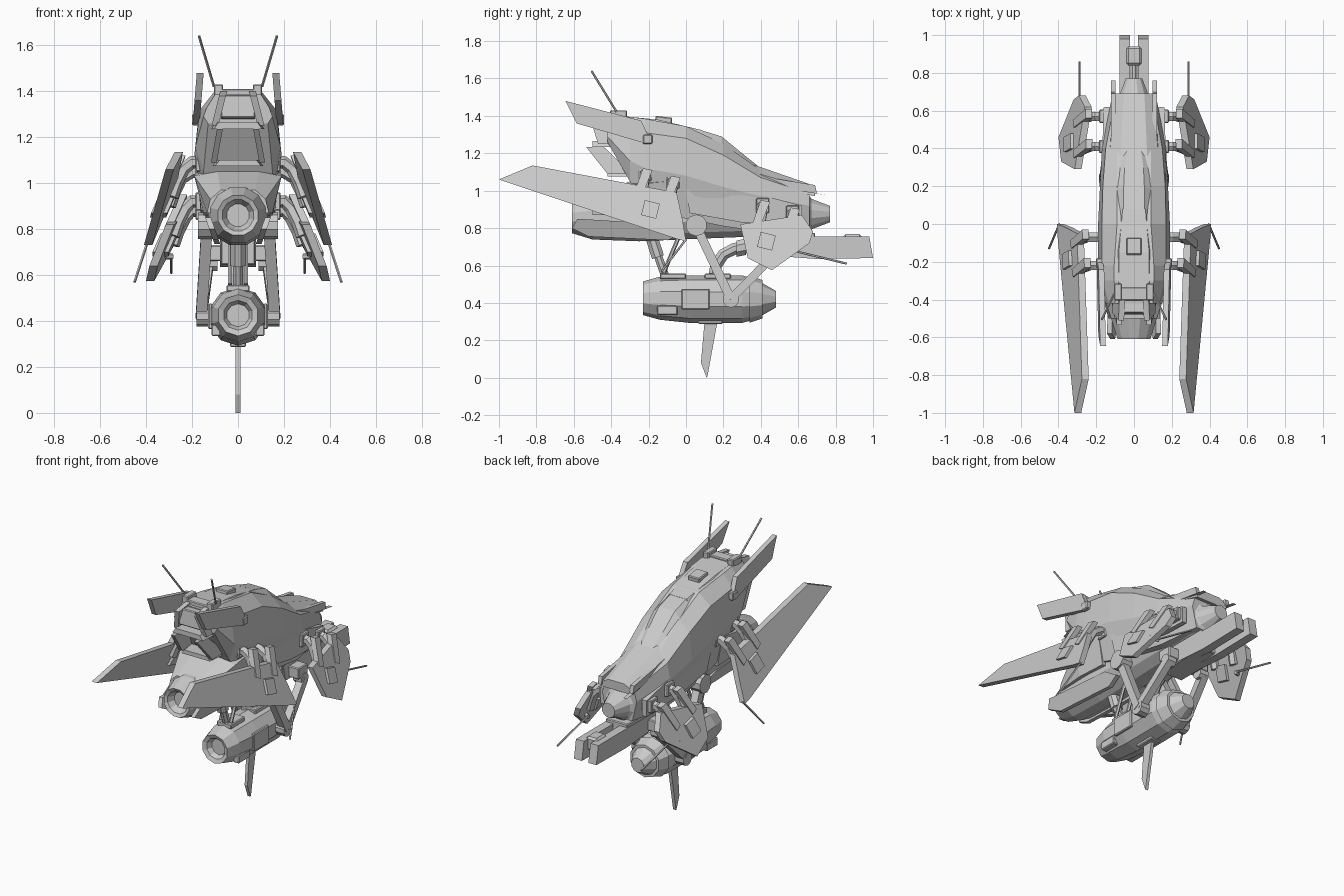
import bpy, bmesh
from math import sin, cos, pi
from mathutils import Vector


def finish(name, bm, mirror=False, bevel=0):
    bmesh.ops.recalc_face_normals(bm, faces=bm.faces)
    me = bpy.data.meshes.new(name)
    bm.to_mesh(me)
    bm.free()
    ob = bpy.data.objects.new(name, me)
    bpy.context.collection.objects.link(ob)
    if bevel:
        b = ob.modifiers.new("edge", 'BEVEL')
        b.width, b.segments = bevel, 1
    if mirror:
        ob.modifiers.new("mirror", 'MIRROR')
    return ob


def loft(name, rings, mirror=False, bevel=0):
    bm = bmesh.new()
    vs = [[bm.verts.new(p) for p in r] for r in rings]
    n = len(vs[0])
    for a, b in zip(vs, vs[1:]):
        for i in range(n):
            bm.faces.new((a[i], a[(i + 1) % n], b[(i + 1) % n], b[i]))
    bm.faces.new(vs[0])
    bm.faces.new(vs[-1])
    return finish(name, bm, mirror, bevel)


def turned(name, profile, sides=10):
    # profile rows: y, radius, centre height
    return loft(name, [[(r * cos((i + .5) * 2 * pi / sides), y, z + r * sin((i + .5) * 2 * pi / sides))
                        for i in range(sides)] for y, r, z in profile])


def hull(name, stations):
    # station: y, then (half width, z) pairs from top to bottom
    return loft(name, [[(w, y, z) for w, z in s] + [(-w, y, z) for w, z in reversed(s)]
                       for y, *s in stations])


def plate(name, poly, xf, t, mirror=True, yaw=0):
    # side-view outline (y, z), leaning sideways by xf(z) and turned by yaw
    return loft(name, [[(xf(z) + yaw * y + s * t / 2, y, z) for y, z in poly] for s in (-1, 1)], mirror)


def box(name, c, s, mirror=False, tilt=0, bevel=.005):
    x, y, z = c
    ca, sa = cos(tilt), sin(tilt)
    ring = [(a * s[1] / 2, b * s[2] / 2) for a, b in ((-1, -1), (1, -1), (1, 1), (-1, 1))]
    return loft(name, [[(x + k * s[0] / 2, y + u * ca - v * sa, z + u * sa + v * ca) for u, v in ring]
                       for k in (-1, 1)], mirror, bevel)


def rod(name, pts, r, sides=6, mirror=False):
    # tube along a path, with one reference axis so it never twists
    pts = [Vector(p) for p in pts]
    ref = Vector((0, 1, 0)) if abs((pts[-1] - pts[0]).normalized().x) > .5 else Vector((1, 0, 0))
    rings = []
    for i, p in enumerate(pts):
        d = (pts[min(i + 1, len(pts) - 1)] - pts[max(i - 1, 0)]).normalized()
        u = (ref - d * ref.dot(d)).normalized()
        v = d.cross(u)
        rings.append([p + r * (u * cos((k + .5) * 2 * pi / sides) + v * sin((k + .5) * 2 * pi / sides))
                      for k in range(sides)])
    return loft(name, rings, mirror)


# Fuselage, sloping down to the nose
hull("fuselage", [
    (-.42, (.10, 1.385), (.135, 1.33), (.15, 1.29), (.13, 1.26)),
    (-.30, (.105, 1.395), (.165, 1.32), (.185, 1.16), (.15, 1.05)),
    (-.22, (.105, 1.385), (.17, 1.31), (.19, 1.12), (.15, .92)),
    (0, (.09, 1.345), (.17, 1.28), (.19, 1.08), (.14, .85)),
    (.2, (.09, 1.25), (.165, 1.19), (.18, 1.02), (.14, .81)),
    (.4, (.09, 1.11), (.15, 1.07), (.17, .97), (.13, .78)),
    (.66, (.075, 1.0), (.10, .985), (.12, .92), (.09, .79))])

# Canopy glass and the spine behind it
hull("canopy", [
    (.06, (.055, 1.33), (.095, 1.295), (.11, 1.23)),
    (.19, (.055, 1.29), (.12, 1.225), (.145, 1.13)),
    (.30, (.05, 1.20), (.115, 1.145), (.135, 1.07)),
    (.40, (.035, 1.12), (.06, 1.10), (.08, 1.06))])
hull("spine", [
    (-.40, (.08, 1.405), (.11, 1.36)),
    (-.15, (.08, 1.38), (.11, 1.34)),
    (.08, (.06, 1.325), (.09, 1.28))])
box("spine_hatch", (0, -.12, 1.375), (.08, .09, .04), tilt=-.12)

# Nose cover plate, side prongs and cheek panels
hull("nose_cover", [
    (.36, (.07, 1.14), (.13, 1.10), (.14, 1.05)),
    (.69, (.055, 1.025), (.10, 1.0), (.11, .97))])
plate("nose_prong", [(.38, 1.08), (.69, 1.03), (.70, .985), (.76, .975), (.4, 1.03)], lambda z: .11, .025)
plate("cheek_panel", [(0, 1.0), (.06, 1.04), (.2, 1.03), (.62, .92), (.62, .82), (.3, .83), (.02, .88)],
      lambda z: .16 if z > .95 else .145, .03)

# Main engine running under the body, recessed nozzle at the rear
turned("main_engine", [
    (-.56, .05, .86), (-.60, .07, .86), (-.61, .09, .86), (-.50, .125, .86), (-.25, .135, .86),
    (.1, .13, .87), (.58, .115, .875), (.66, .10, .875), (.67, .085, .875), (.77, .045, .875)], 12)
hull("engine_shroud", [
    (-.50, (.075, .97), (.12, .93), (.135, .87)),
    (-.30, (.09, 1.05), (.19, 1.03), (.15, .87)),
    (-.1, (.1, 1.08), (.18, 1.05), (.15, .86))])
plate("engine_skid", [(-.61, .80), (-.52, .755), (-.1, .735), (-.02, .77), (-.1, .82), (-.58, .85)],
      lambda z: .09 + (z - .735) * .35, .025)

# Rear exhaust hood with a hollow
hull("exhaust_lip", [(-.50, (.085, 1.265), (.105, 1.235)), (-.36, (.105, 1.265), (.12, 1.235))])
hull("exhaust_floor", [(-.42, (.08, 1.10), (.10, 1.075)), (-.25, (.10, 1.10), (.115, 1.075))])
plate("exhaust_side", [(-.535, 1.235), (-.44, 1.235), (-.29, 1.09), (-.42, 1.09)],
      lambda z: .105 - (z - 1.09) * .18, .025)
plate("rear_cap", [(-.51, 1.38), (-.40, 1.40), (-.40, 1.25), (-.47, 1.25)], lambda z: .10 - (z - 1.25) * .25, .03)
box("rear_bridge", (0, -.43, 1.33), (.15, .09, .10), tilt=-.1)

# Upper tail fins and antennas
plate("tail_fin", [(-.645, 1.48), (-.24, 1.375), (-.19, 1.27), (-.225, 1.255), (-.585, 1.36)],
      lambda z: .182 - (z - 1.26) * .08, .03)
box("fin_mount", (.175, -.205, 1.275), (.05, .05, .05), True)
box("antenna_base", (.085, -.36, 1.405), (.04, .09, .05), True)
box("antenna_bar", (0, -.37, 1.395), (.17, .07, .03))
rod("antenna", [(.105, -.37, 1.42), (.17, -.505, 1.64)], .006, 5, True)


# Large rear wings and small forward wings, leaning out and slightly turned
def rear_x(z):
    return .223 + (1.13 - z) * .42


def fore_x(z):
    return .428 - (z - .575) * .42


REAR_YAW, FORE_YAW = -.045, -.10
plate("rear_wing", [(-1.0, 1.06), (-.82, 1.135), (-.05, .99), (-.02, .85), (0, .73), (-.06, .745)],
      rear_x, .036, yaw=REAR_YAW)
plate("forward_wing", [(.29, .82), (.62, .87), (.68, .78), (.66, .72), (.46, .575), (.33, .64)],
      fore_x, .036, yaw=FORE_YAW)
rod("rear_wing_spike", [(.395, 0, .74), (.45, -.13, .57)], .006, 5, True)
rod("forward_wing_spike", [(.29, .55, .685), (.29, .86, .61)], .006, 5, True)
rod("spike_holder", [(.34, .54, .685), (.285, .56, .68)], .014, 6, True)

# Wing brackets: bent tubes, clamps and actuator boxes
for xf, yaw, ys, z, yb, zb in ((rear_x, REAR_YAW, (-.22, -.07), 1.0, -.19, .90),
                               (fore_x, FORE_YAW, (.41, .57), .83, .43, .73)):
    for k, y in enumerate(ys):
        zk = z - k * .04
        x = xf(zk) + yaw * y
        rod("wing_bracket", [(.14, y, zk + .09), (.20, y, zk + .09), (x - .05, y, zk + .06), (x - .02, y - .01, zk),
                             (x, y - .02, zk - .06)], .028, 6, True)
        plate("wing_clamp", [(y - .06, zk - .02), (y - .02, zk - .04), (y + .04, zk + .11), (y - .01, zk + .12)],
              lambda q: xf(q) + .008, .034, yaw=yaw)
        box("hull_socket", (.165, y, zk + .09), (.04, .07, .08), True)
    plate("wing_actuator", [(yb - .05, zb - .03), (yb + .03, zb - .05), (yb + .05, zb + .03), (yb - .03, zb + .05)],
          xf, .07, yaw=yaw)

# Chin gun: twin rails with a sight block
plate("gun_rail", [(.34, .75), (.69, .755), (.98, .755), (1.0, .64), (.70, .635), (.36, .66)],
      lambda z: .05, .055)
box("gun_body", (0, .51, .71), (.15, .36, .13))
box("gun_sight", (0, .89, .725), (.08, .10, .085), bevel=.012)
rod("gun_barrel", [(0, .65, .70), (0, .86, .70)], .02, 8)
box("gun_cross_mount", (0, .44, .695), (.29, .09, .07))

# Lower engine pod
turned("pod", [(-.19, .05, .425), (-.22, .065, .425), (-.23, .09, .425), (-.14, .115, .425), (.03, .128, .42),
               (.30, .127, .42), (.40, .10, .42), (.41, .085, .42), (.48, .045, .42)])
turned("pod_ring", [(.34, .126, .42), (.41, .102, .42)])
for y in (-.07, .17):
    box("pod_top_pad", (0, y, .542), (.10, .14, .03))
box("pod_side_panel", (.12, .05, .42), (.02, .15, .11), True)
box("pod_lower_pad", (.095, -.10, .36), (.04, .11, .05), True)
box("pod_chin_pad", (0, .13, .302), (.07, .13, .03))
plate("pod_fin", [(.10, .31), (.17, .31), (.115, .01), (.11, 0), (.08, .08)], lambda z: 0, .02, False)

# Side linkage arms with round joints
rod("upper_arm", [(.135, .055, .81), (.16, .24, .42)], .034, 4, True)
rod("lower_arm", [(.16, .24, .42), (.13, .46, .645)], .032, 4, True)
rod("arm_hub", [(.10, .055, .815), (.175, .055, .815)], .058, 10, True)
rod("arm_knee", [(.10, .24, .42), (.18, .24, .42)], .045, 10, True)
rod("arm_front_joint", [(.09, .45, .65), (.15, .45, .65)], .035, 8, True)

# Pod hangers: rear pistons and a bent feed pipe
rod("rear_piston", [(0, -.19, .77), (0, -.15, .645)], .036, 8)
rod("rear_piston_rod", [(0, -.16, .68), (0, -.11, .54)], .024, 8)
rod("side_piston", [(.035, -.04, .75), (.035, -.12, .56)], .011, 6, True)
rod("feed_pipe", [(0, .15, .53), (0, .16, .60), (0, .20, .66), (0, .26, .69), (0, .36, .70)], .034, 8)
turned("pipe_collar", [(.27, .047, .69), (.32, .047, .70)], 8)
